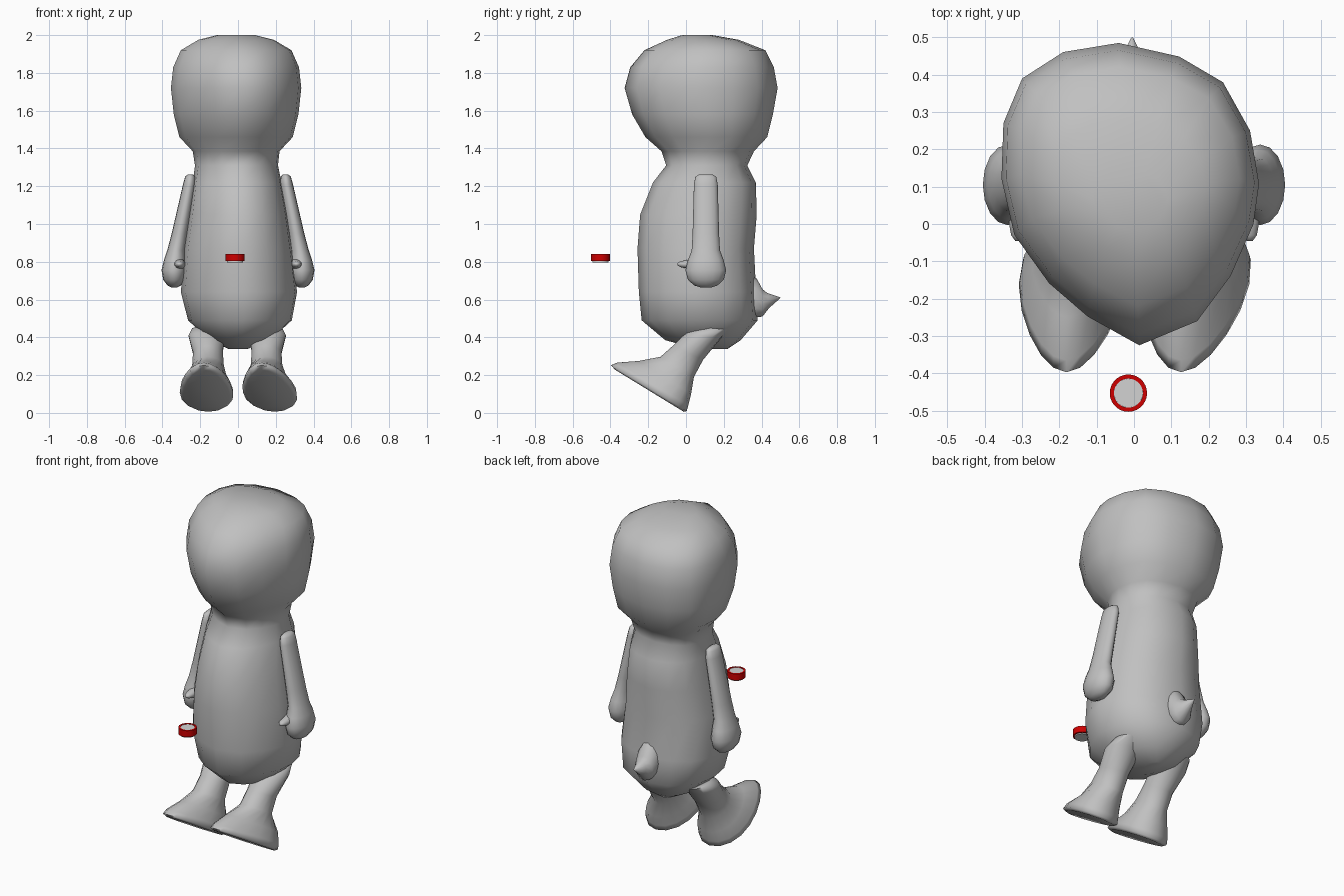
import bpy, bmesh, math
from mathutils import Vector


def material(name, color):
    m = bpy.data.materials.new(name)
    m.diffuse_color = (*color, 1)
    return m


GREY = material("soft grey", (0.53, 0.53, 0.53))
PALE = material("pale grey", (0.65, 0.65, 0.65))
RED = material("red", (0.62, 0.0, 0.0))


def finish(name, bm, mat, angle):
    bmesh.ops.recalc_face_normals(bm, faces=bm.faces)
    me = bpy.data.meshes.new(name)
    bm.to_mesh(me)
    bm.free()
    me.materials.append(mat)
    ob = bpy.data.objects.new(name, me)
    bpy.context.collection.objects.link(ob)
    bpy.ops.object.select_all(action='DESELECT')
    ob.select_set(True)
    bpy.context.view_layer.objects.active = ob
    bpy.ops.object.shade_smooth_by_angle(angle=math.radians(angle))
    return ob


def ring(front, back, xc, rx, k=0, n=16, toe=0):
    """Egg-shaped ring between two (y, z) points; k narrows the front end
    and toe shifts it sideways."""
    f, b = Vector(front), Vector(back)
    c, h = (f + b) / 2, (b - f) / 2
    pts = []
    for i in range(n):
        a = 2 * math.pi * i / n - math.pi / 2
        p = c + h * math.sin(a)
        x = xc + rx * math.cos(a) * (1 + k * math.sin(a)) - toe * math.sin(a)
        pts.append((x, p.x, p.y))
    return pts


def loft(name, rings, mat, angle=100, closed=False):
    bm = bmesh.new()
    loops = [[bm.verts.new(p) for p in r] for r in rings]
    n = len(loops[0])
    ends = loops[1:] + loops[:1] if closed else loops[1:]
    for lo, hi in zip(loops, ends):
        for i in range(n):
            j = (i + 1) % n
            bm.faces.new((lo[i], lo[j], hi[j], hi[i]))
    if not closed:
        bm.faces.new(loops[0])
        bm.faces.new(loops[-1])
    return finish(name, bm, mat, angle)


# Outline of the head from above, in units of half width and half depth
OUTLINE = [(-0.09, 1), (-0.52, 0.94), (-0.84, 0.765), (-0.985, 0.47), (-1, 0.1),
           (-0.9, -0.27), (-0.63, -0.59), (-0.33, -0.81), (0.07, -1), (0.52, -0.84),
           (0.78, -0.54), (0.956, -0.2), (1, 0.07), (0.93, 0.42), (0.72, 0.74),
           (0.38, 0.91)]

# Head and body: z, front y, back y, centre x, half width, share of head outline
BODY = [
    (0.338, 0.06, 0.22, 0.0, 0.05, 0.3),
    (0.385, -0.11, 0.29, 0.01, 0.16, 0.4),
    (0.49, -0.235, 0.38, 0.01, 0.275, 0.6),
    (0.64, -0.25, 0.372, 0.005, 0.308, 0.6),
    (0.87, -0.257, 0.36, 0.0, 0.285, 0.6),
    (1.05, -0.243, 0.375, 0.0, 0.26, 0.6),
    (1.22, -0.175, 0.37, -0.005, 0.235, 0.6),
    (1.31, -0.105, 0.325, -0.008, 0.22, 0.7),
    (1.385, -0.13, 0.36, -0.01, 0.23, 0.8),
    (1.46, -0.215, 0.43, -0.01, 0.30, 1),
    (1.58, -0.285, 0.46, -0.01, 0.33, 1),
    (1.72, -0.325, 0.485, -0.01, 0.345, 1),
    (1.83, -0.295, 0.465, -0.01, 0.333, 1),
    (1.92, -0.22, 0.42, -0.01, 0.293, 1),
    (1.975, -0.10, 0.28, -0.01, 0.20, 0.9),
    (2.0, -0.02, 0.14, -0.01, 0.10, 0.8),
]


def body_ring(z, f, b, xc, rx, share):
    pts = []
    for u, v in OUTLINE:
        length = math.hypot(u, v)
        s = share + (1 - share) / length
        pts.append((xc + rx * u * s, (f + b) / 2 + (b - f) / 2 * v * s, z))
    return pts


loft("head_and_body", [body_ring(*row) for row in BODY], GREY)

# Tail: upper point, lower point (y, z), half width
TAIL = [((0.31, 0.76), (0.30, 0.50), 0.065),
        ((0.375, 0.71), (0.36, 0.505), 0.067),
        ((0.405, 0.655), (0.405, 0.51), 0.058),
        ((0.43, 0.635), (0.44, 0.555), 0.036),
        ((0.499, 0.612), (0.50, 0.608), 0.002)]
loft("tail", [ring(t, b, -0.005, w, n=12) for t, b, w in TAIL], GREY)

# Arm with hand: z, centre x, half width, half depth
ARM = [(1.263, 0.252, 0.014, 0.035), (1.25, 0.253, 0.027, 0.055),
       (1.21, 0.257, 0.034, 0.063), (0.95, 0.308, 0.043, 0.07),
       (0.86, 0.327, 0.048, 0.075), (0.81, 0.334, 0.058, 0.094),
       (0.755, 0.338, 0.067, 0.108), (0.705, 0.338, 0.058, 0.095),
       (0.675, 0.338, 0.036, 0.062), (0.663, 0.338, 0.014, 0.025)]

# Thumb: y, half width, half height
THUMB = [(0.09, 0.035, 0.035), (0.03, 0.03, 0.028), (0.0, 0.026, 0.021),
         (-0.03, 0.02, 0.015), (-0.046, 0.008, 0.006)]

# Leg with foot: front point, back point (y, z), centre x, half width
LEG = [((-0.375, 0.228), (-0.012, 0.006), 0.165, 0.12),
       ((-0.397, 0.252), (0.004, 0.01), 0.165, 0.138),
       ((-0.365, 0.266), (0.012, 0.04), 0.165, 0.134),
       ((-0.25, 0.275), (0.027, 0.1), 0.16, 0.11),
       ((-0.135, 0.297), (0.042, 0.19), 0.155, 0.085),
       ((-0.07, 0.355), (0.09, 0.28), 0.155, 0.08),
       ((0.0, 0.425), (0.18, 0.39), 0.163, 0.096),
       ((0.06, 0.455), (0.23, 0.44), 0.16, 0.08)]

for s, side, toe in ((1, "right", -0.035), (-1, "left", -0.012)):
    loft(f"{side}_arm", [ring((0.105 - d, z), (0.105 + d, z), s * x, w)
                         for z, x, w, d in ARM], GREY)
    loft(f"{side}_thumb", [ring((y, 0.787 - h), (y, 0.787 + h), s * 0.31, w, n=10)
                           for y, w, h in THUMB], GREY)
    loft(f"{side}_leg", [ring(f, b, s * x - 0.004, w, 0.25 if i < 4 else 0, 18,
                              toe if i < 4 else 0)
                         for i, (f, b, x, w) in enumerate(LEG)], GREY)


# Small floating disc: red rim around a pale core
def turned(name, profile, mat, closed=False, n=28):
    rings = [[(-0.015 + r * math.cos(2 * math.pi * i / n),
               -0.453 + r * math.sin(2 * math.pi * i / n), z) for i in range(n)]
             for r, z in profile]
    return loft(name, rings, mat, 40, closed)


turned("disc_rim", [(0.039, 0.804), (0.05, 0.804), (0.05, 0.842), (0.039, 0.842)],
       RED, closed=True)
turned("disc_core", [(0.042, 0.797), (0.042, 0.803), (0.0388, 0.804), (0.0388, 0.84)], PALE)
